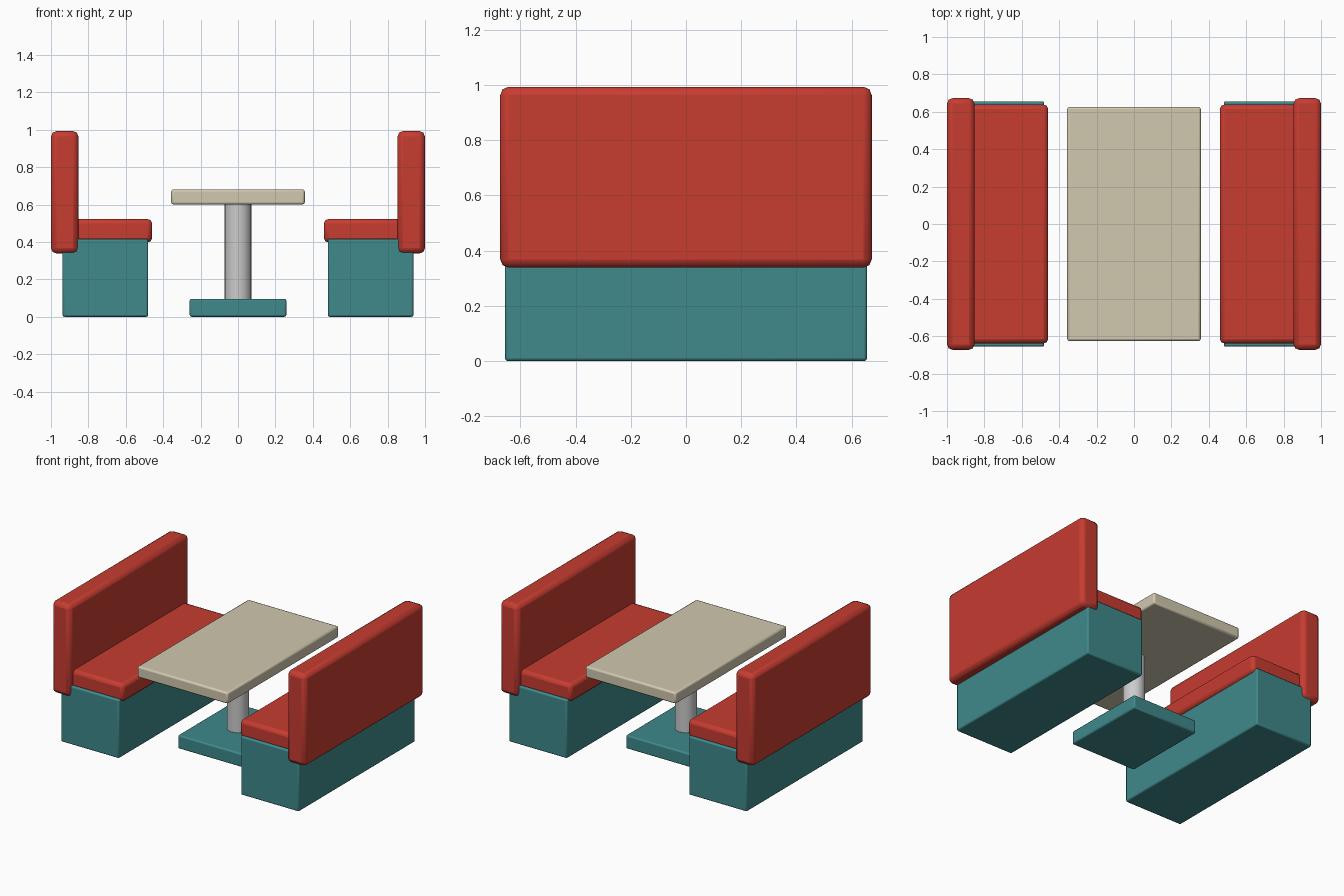
import bpy
import math

if "Cube" in bpy.data.objects:
    bpy.data.objects.remove(bpy.data.objects["Cube"])


def material(name, rgb):
    m = bpy.data.materials.new(name)
    m.diffuse_color = (*rgb, 1)
    m.use_nodes = True
    m.node_tree.nodes["Principled BSDF"].inputs["Base Color"].default_value = m.diffuse_color
    return m


RED = material("red_vinyl", (0.57, 0.045, 0.03))
TEAL = material("teal_panel", (0.05, 0.25, 0.26))
CREAM = material("cream_top", (0.64, 0.58, 0.43))


def finish(ob, name, mat):
    ob.name = name
    if mat:
        ob.data.materials.append(mat)
    bpy.ops.object.shade_smooth_by_angle(angle=math.radians(30))


def block(name, x, y, z, bevel, segments, mat):
    """Bevelled box from (min, max) ranges in x, y and z."""
    mid = [(a + b) / 2 for a, b in (x, y, z)]
    bpy.ops.mesh.primitive_cube_add(size=1, location=mid)
    ob = bpy.context.object
    ob.scale = [b - a for a, b in (x, y, z)]
    bpy.ops.object.transform_apply(location=False, rotation=False, scale=True)
    mod = ob.modifiers.new("bevel", "BEVEL")
    mod.width = bevel
    mod.segments = segments
    finish(ob, name, mat)


# Two facing benches: base box, seat cushion, backrest
for side, s in (("left", -1), ("right", 1)):
    def span(a, b):
        return tuple(sorted((s * a, s * b)))
    block(side + "_bench_base", span(0.48, 0.938), (-0.656, 0.656), (0, 0.417), 0.01, 2, TEAL)
    block(side + "_seat", span(0.459, 0.90), (-0.639, 0.639), (0.397, 0.523), 0.025, 2, RED)
    block(side + "_backrest", span(0.853, 1.0), (-0.673, 0.673), (0.338, 0.993), 0.03, 2, RED)

# Table: foot, column, top
block("table_foot", (-0.258, 0.258), (-0.31, 0.31), (0, 0.096), 0.01, 2, TEAL)
bpy.ops.mesh.primitive_cylinder_add(vertices=20, radius=0.072, depth=0.54, location=(0, 0, 0.35))
finish(bpy.context.object, "table_column", None)
block("table_top", (-0.357, 0.357), (-0.626, 0.626), (0.60, 0.681), 0.012, 2, CREAM)
